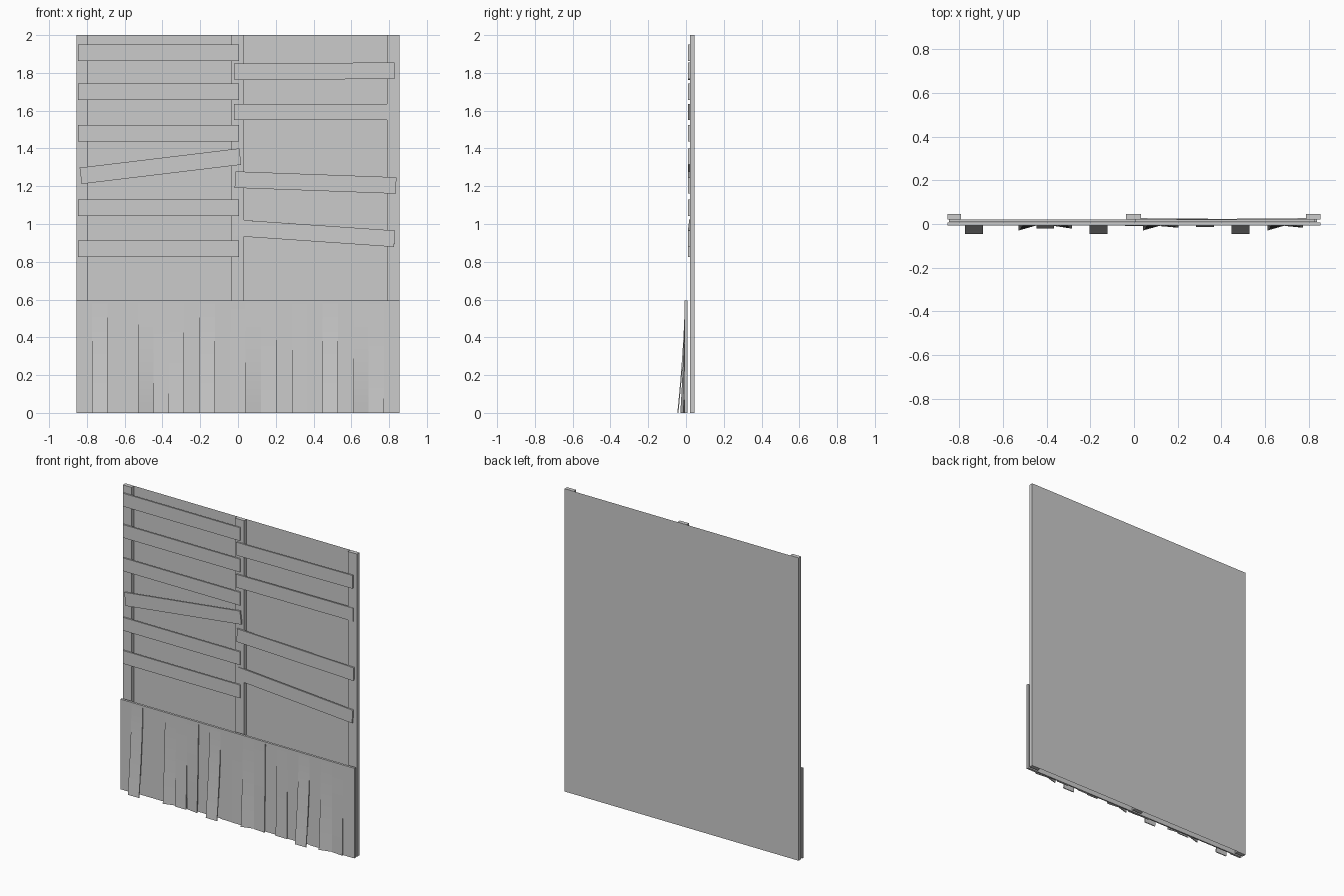
import bpy, math
from mathutils import Matrix, Vector

if "Cube" in bpy.data.objects:
    bpy.data.objects.remove(bpy.data.objects["Cube"])


def mesh_object(name, verts, faces):
    me = bpy.data.meshes.new(name)
    me.from_pydata(verts, [], faces)
    me.update()
    ob = bpy.data.objects.new(name, me)
    bpy.context.collection.objects.link(ob)
    return ob


BOX = [(0, 1, 3, 2), (4, 6, 7, 5), (0, 4, 5, 1), (2, 3, 7, 6), (0, 2, 6, 4), (1, 5, 7, 3)]


def box(name, lo, hi):
    return mesh_object(name, [(x, y, z) for x in (lo[0], hi[0])
                              for y in (lo[1], hi[1]) for z in (lo[2], hi[2])], BOX)


def lath(name, a, b, height=0.087, depth=0.010):
    # thin board running between two end centres
    a, b = Vector(a), Vector(b)
    d = (b - a).normalized()
    side = Vector((0, 0, 1)).cross(d).normalized()
    up = d.cross(side)
    v = [p + side * s * depth / 2 + up * t * height / 2
         for p in (a, b) for s in (-1, 1) for t in (-1, 1)]
    return mesh_object(name, v, BOX)


# back sheet and vertical studs
mesh_object("back_sheet", [(-0.855, 0.0465, 0), (0.855, 0.0465, 0),
                           (0.855, 0.0465, 2), (-0.855, 0.0465, 2)], [(3, 2, 1, 0)])
for i, (x0, x1) in enumerate([(-0.855, -0.793), (-0.036, 0.031), (0.789, 0.855)]):
    box(f"stud_{i}", (x0, 0.02, 0), (x1, 0.046, 2))

# left laths: straight ones, then the slipped one
Y = 0.015
for i, z in enumerate((1.907, 1.70, 1.48, 1.087, 0.868)):
    lath(f"left_lath_{i}", (-0.847, Y, z), (0.006, Y, z))
lath("left_lath_slipped", (-0.833, Y, 1.255), (0.012, Y, 1.357))

# right laths, loose and slightly skewed
RIGHT = [(-0.02, Y, 1.805, 0.829, Y, 1.812), (-0.02, Y, 1.593, 0.829, 0.022, 1.593),
         (-0.016, Y, 1.235, 0.837, Y, 1.204), (-0.018, 0.022, 0.98, 0.829, Y, 0.922)]
for i, r in enumerate(RIGHT):
    lath(f"right_lath_{i}", r[:3], r[3:])

# lower wainscot backing and the rail the slats hang from
TOP = 0.58
box("wainscot_board", (-0.855, -0.001, 0), (0.855, 0.008, 0.595))
box("wainscot_rail", (-0.855, -0.007, TOP), (0.855, -0.001, 0.595))

# wainscot slats: lift of bottom left and right corners, None is a missing slat
LIFT = [(0, 0), (.039, .039), None, None, (.023, 0), (.013, .013), (.002, .014), None,
        (.039, .039), (0, 0), (.003, .003), (.023, 0), (.003, .010), None, (.007, .007),
        (0, 0), (.039, .039), (0, 0), (.023, 0), (.002, .010), (0, 0)]
N, W = 10, 1.71 / 21
for i, lift in enumerate(LIFT):
    if lift is None:
        continue
    x0 = -0.855 + i * W
    verts, faces = [], []
    for k in range(N + 1):
        t = k / N
        c = t ** 1.5
        z = TOP * (1 - t)
        yl, yr = -0.007 - lift[0] * c, -0.007 - lift[1] * c
        verts += [(x0, yl, z), (x0 + W, yr, z), (x0 + W, yr + 0.006, z), (x0, yl + 0.006, z)]
        if k:
            p, q = 4 * (k - 1), 4 * k
            faces += [(p + j, q + j, q + (j + 1) % 4, p + (j + 1) % 4) for j in range(4)]
    faces += [(0, 1, 2, 3), (4 * N + 3, 4 * N + 2, 4 * N + 1, 4 * N)]
    ob = mesh_object(f"wainscot_slat_{i}", verts, faces)
    bpy.context.view_layer.objects.active = ob
    ob.select_set(True)
    bpy.ops.object.shade_smooth_by_angle(angle=math.radians(30))
    ob.select_set(False)

# consistent outward normals on solid parts
import bmesh
for ob in bpy.context.collection.objects:
    if ob.name != "back_sheet":
        bm = bmesh.new()
        bm.from_mesh(ob.data)
        bmesh.ops.recalc_face_normals(bm, faces=bm.faces)
        bm.to_mesh(ob.data)
        bm.free()
